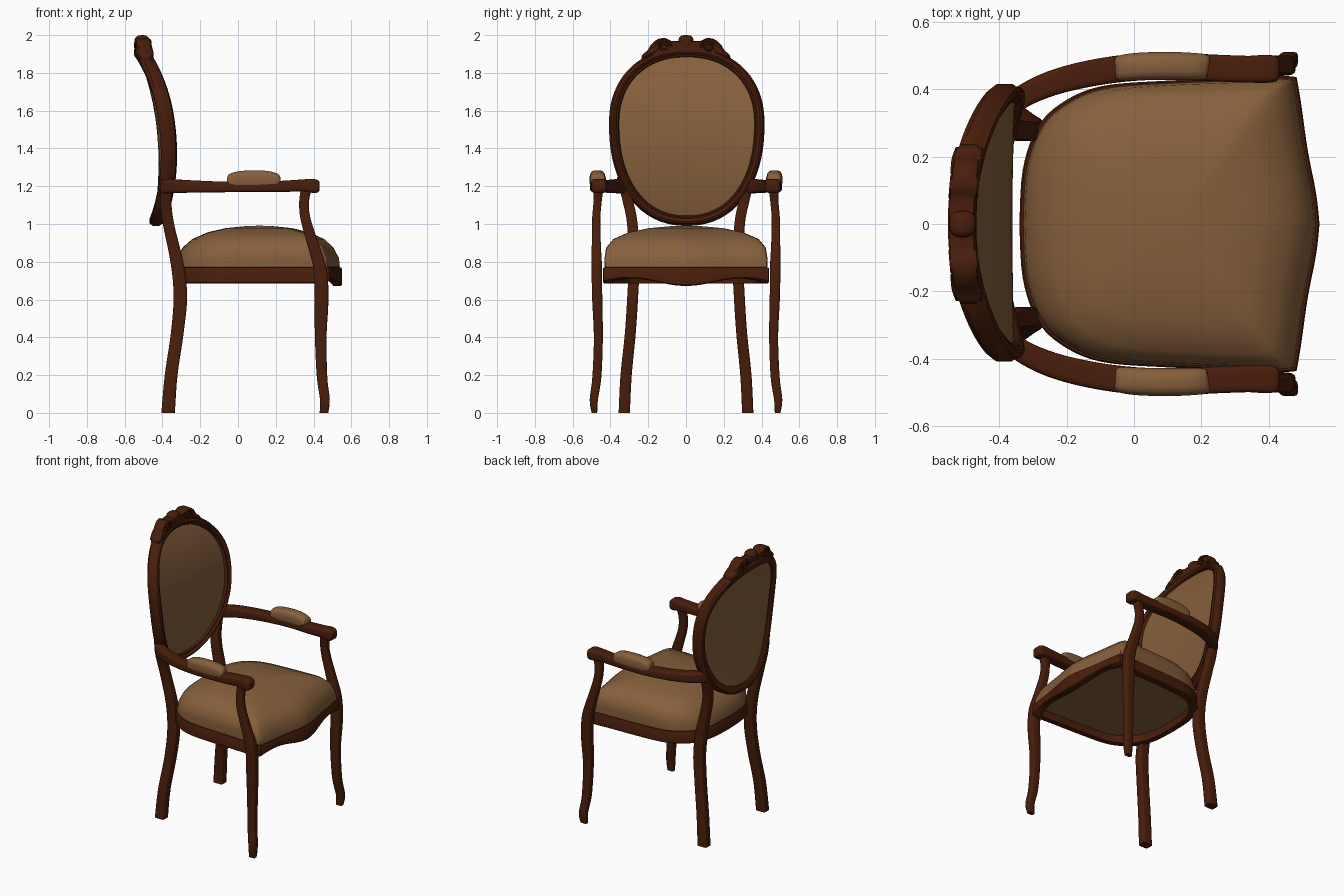
import bpy, bmesh, math
from mathutils import Vector

if "Cube" in bpy.data.objects:
    bpy.data.objects.remove(bpy.data.objects["Cube"])

def material(name, rgb):
    m = bpy.data.materials.new(name)
    m.diffuse_color = (*rgb, 1)
    m.use_nodes = True
    m.node_tree.nodes["Principled BSDF"].inputs["Base Color"].default_value = m.diffuse_color
    return m

WOOD = material("dark walnut", (0.066, 0.0125, 0.0035))
FABRIC = material("tan fabric", (0.24, 0.115, 0.045))
X, Y, Z = Vector((1, 0, 0)), Vector((0, 1, 0)), Vector((0, 0, 1))

def spline(pts, n):
    """Catmull-Rom through tuples of any length."""
    out, k = [], len(pts)
    get = lambda i: pts[min(max(i, 0), k - 1)]
    for i in range(k - 1):
        for j in range(n):
            t = j / n
            out.append(tuple(0.5 * (2 * b + (c - a) * t + (2 * a - 5 * b + 4 * c - d) * t * t
                                    + (3 * b - a - 3 * c + d) * t ** 3)
                             for a, b, c, d in zip(get(i - 1), get(i), get(i + 1), get(i + 2))))
    out.append(tuple(pts[-1]))
    return out

def superpoint(t, e):
    c, s = math.cos(t), math.sin(t)
    return math.copysign(abs(c) ** (2 / e), c), math.copysign(abs(s) ** (2 / e), s)

def loft(name, rings, mat, loop=False, mirror=False, angle=40):
    """Skin a list of closed rings; loop joins last to first, else ends are capped."""
    bm = bmesh.new()
    vs = [[bm.verts.new(p) for p in r] for r in rings]
    n = len(vs[0])
    pairs = list(zip(vs, vs[1:])) + ([(vs[-1], vs[0])] if loop else [])
    for a, b in pairs:
        for i in range(n):
            bm.faces.new((a[i], a[(i + 1) % n], b[(i + 1) % n], b[i]))
    if not loop:
        bm.faces.new(vs[0])
        bm.faces.new(vs[-1])
    bmesh.ops.recalc_face_normals(bm, faces=bm.faces)
    me = bpy.data.meshes.new(name)
    bm.to_mesh(me)
    bm.free()
    me.materials.append(mat)
    me.shade_smooth()
    me.set_sharp_from_angle(angle=math.radians(angle))
    ob = bpy.data.objects.new(name, me)
    bpy.context.collection.objects.link(ob)
    if mirror:
        ob.modifiers.new("mirror", 'MIRROR').use_axis = (False, True, False)
    return ob

def sweep(name, stations, mat, axis=None, e=4, n=16, steps=5):
    """Rounded section along (x, y, z, half_u, half_v); axis=None keeps sections level."""
    st = spline(stations, steps)
    rings = []
    for i, s in enumerate(st):
        c = Vector(s[:3])
        u, v = X, Y
        if axis:
            d = Vector(st[min(i + 1, len(st) - 1)][:3]) - Vector(st[max(i - 1, 0)][:3])
            u, v = d.cross(axis).normalized(), axis
        ring = []
        for k in range(n):
            a, b = superpoint(2 * math.pi * (k + 0.5) / n, e)
            ring.append(c + u * a * s[3] + v * b * s[4])
        rings.append(ring)
    return loft(name, rings, mat, mirror=True)

# Legs (front legs run on up into the arm supports)
sweep("front_leg", [
    (.455, .485, 0, .023, .015), (.460, .488, .07, .026, .022), (.445, .472, .19, .028, .024),
    (.438, .464, .4, .031, .024), (.442, .470, .6, .037, .027), (.435, .472, .76, .035, .028),
    (.395, .475, .9, .031, .024), (.357, .475, 1.03, .027, .022), (.350, .468, 1.12, .026, .022),
    (.365, .463, 1.2, .030, .028)], WOOD, e=5)
sweep("back_leg", [
    (-.370, .327, 0, .036, .030), (-.354, .317, .2, .034, .030), (-.322, .295, .42, .034, .029),
    (-.305, .282, .62, .036, .029), (-.324, .275, .8, .034, .029), (-.368, .284, 1.0, .030, .028),
    (-.383, .310, 1.13, .030, .028), (-.375, .345, 1.25, .030, .022)], WOOD, e=6)

# Arms with pads
sweep("arm", [
    (-.390, .325, 1.2, .030, .040), (-.33, .378, 1.2, .034, .036), (-.22, .425, 1.198, .038, .032),
    (-.06, .458, 1.196, .040, .028), (.1, .468, 1.196, .040, .026), (.25, .462, 1.2, .040, .030),
    (.34, .459, 1.204, .040, .032), (.39, .460, 1.202, .042, .037), (.42, .460, 1.2, .038, .034),
    (.432, .460, 1.2, .027, .023)], WOOD, axis=Z, e=5)
sweep("arm_pad", [
    (-.056, .460, 1.225, .026, .022), (-.045, .461, 1.228, .037, .036), (0, .466, 1.232, .041, .047),
    (.09, .469, 1.235, .042, .050), (.17, .467, 1.232, .041, .047), (.212, .466, 1.228, .037, .036),
    (.222, .465, 1.225, .026, .022)], FABRIC, axis=Z, e=3)

# Seat outline, half of it then mirrored: round back, serpentine front
half = spline([(-.34, 0), (-.33, .16), (-.29, .28), (-.22, .355), (-.1, .408), (.1, .425),
               (.3, .432), (.44, .440)], 5)
front = spline([(.482, .436), (.495, .36), (.515, .22), (.54, .09), (.55, 0)], 5)
side = half + front
outline = side + [(x, -y) for x, y in side[-2:0:-1]]
CX = .115

# Softer copy of the outline, used towards the crown of the cushion
soft = outline
for _ in range(15):
    soft = [tuple((a + 2 * b + c) / 4 for a, b, c in zip(soft[i - 1], soft[i], soft[(i + 1) % len(soft)]))
            for i in range(len(soft))]

def seat_ring(sx, sy, z, w):
    pts = [(x + (p - x) * w, y + (q - y) * w) for (x, y), (p, q) in zip(outline, soft)]
    return [(CX + (x - CX) * sx, y * sy, z) for x, y in pts]

# Rail: a closed section carried around the outline, its front edge scalloped
rail = []
for x, y in outline:
    zb = .692 - .020 * math.cos(math.pi * abs(y) / .3) if x > .478 else .685
    section = [(.985, zb), (1, zb + .006), (1, .764), (.99, .770), (.9, .770), (.9, zb)]
    rail.append([(CX + (x - CX) * s, y * s, z) for s, z in section])
loft("seat_rail", rail, WOOD, loop=True)

# Cushion, with its underside closing the rail
cushion = [(.92, .92, .738, 0), (.92, .92, .76, 0), (.975, .980, .772, 0), (.965, .982, .82, .1),
           (.90, .968, .875, .3), (.79, .885, .92, .6), (.61, .70, .956, 1), (.40, .45, .978, 1),
           (.18, .20, .988, 1), (.03, .03, .991, 1)]
loft("seat_cushion", [seat_ring(*c) for c in cushion], FABRIC, angle=60)

# Oval back: leans backwards and wraps around the sitter
ZC = 1.53

def surf(y, z):
    return -.412 - .222 * (z - 1.25) ** 2 + .06 * (y / .4) ** 2

def oval(t, inset=0.0):
    c, s = superpoint(t, 2.22)
    return .004 + c * (.412 - inset), ZC + s * ((.405 if s > 0 else .540) - inset)

N = 72
moulding = [(-.027, -.034), (-.012, -.044), (.014, -.044), (.027, -.028), (.027, .008), (.019, .018),
            (.016, .034), (.004, .040), (-.008, .034), (-.012, .026), (-.020, .028), (-.027, .018)]
frame = []
for i in range(N):
    t = 2 * math.pi * (i + .5) / N
    y, z = oval(t, .027)
    (y0, z0), (y1, z1) = oval(t - .04, .027), oval(t + .04, .027)
    nrm = Vector((z1 - z0, y0 - y1)).normalized()
    frame.append([(surf(y, z) + v, y + nrm.x * u, z + nrm.y * u) for u, v in moulding])
loft("back_frame", frame, WOOD, loop=True)

def panel_ring(s, edge, bulge):
    ring = []
    for i in range(N):
        y, z = oval(2 * math.pi * (i + .5) / N, .045)
        y, z = y * s, ZC + (z - ZC) * s
        ring.append((surf(y, z) + edge + bulge * (1 - s * s), y, z))
    return ring

scales = [1, .95, .85, .7, .5, .3, .12, .02]
loft("back_upholstery", [panel_ring(s, -.022, .018) for s in scales[::-1]]
     + [panel_ring(s, .014, .045) for s in scales], FABRIC, angle=60)

# Carved crest: leafy silhouette, scrolls and central boss, wrapping with the frame
def wrap(y):
    return .4 * y * y

leaf = spline([(.235, 1.868), (.232, 1.895), (.205, 1.918), (.185, 1.95), (.15, 1.978), (.11, 1.984),
               (.08, 1.970), (.05, 1.968), (0, 1.972)], 3)
lower = [(.06, 1.905), (.13, 1.895), (.19, 1.872)]
profile = leaf + [(-y, z) for y, z in leaf[-2::-1]] + [(-y, z) for y, z in lower[::-1]] + lower
crest = []
for x, s in [(-.548, .94), (-.536, 1), (-.490, 1), (-.476, .94)]:
    crest.append([(x + wrap(y), y * s, 1.93 + (z - 1.93) * s) for y, z in profile])
loft("crest", crest, WOOD)

for x, label in ((-.474, "front"), (-.544, "back")):
    scroll = []
    for i in range(15):
        a, r = math.pi * (1.1 - i * .22), .036 - i * .0021
        y = .115 + r * math.cos(a)
        scroll.append((x + wrap(y), y, 1.943 + r * math.sin(a), .008, .009))
    sweep("crest_scroll_" + label, scroll, WOOD, axis=X, e=2, n=8, steps=2)
    sweep("crest_leaf_" + label, [
        (x + wrap(y), y, z, a, b) for y, z, a, b in
        [(.225, 1.882, .006, .006), (.19, 1.908, .014, .012), (.155, 1.935, .012, .010),
         (.15, 1.968, .005, .005)]], WOOD, axis=X, e=2, n=8)

boss = []
for i in range(1, 16):
    a = math.pi * i / 16
    r = math.sin(a) ** .6
    ring = []
    for k in range(24):
        p, q = superpoint(2 * math.pi * k / 24, 3)
        ring.append((-.508 - .040 * math.cos(a), .040 * r * p, 1.962 + .038 * r * q))
    boss.append(ring)
loft("crest_boss", boss, WOOD)
